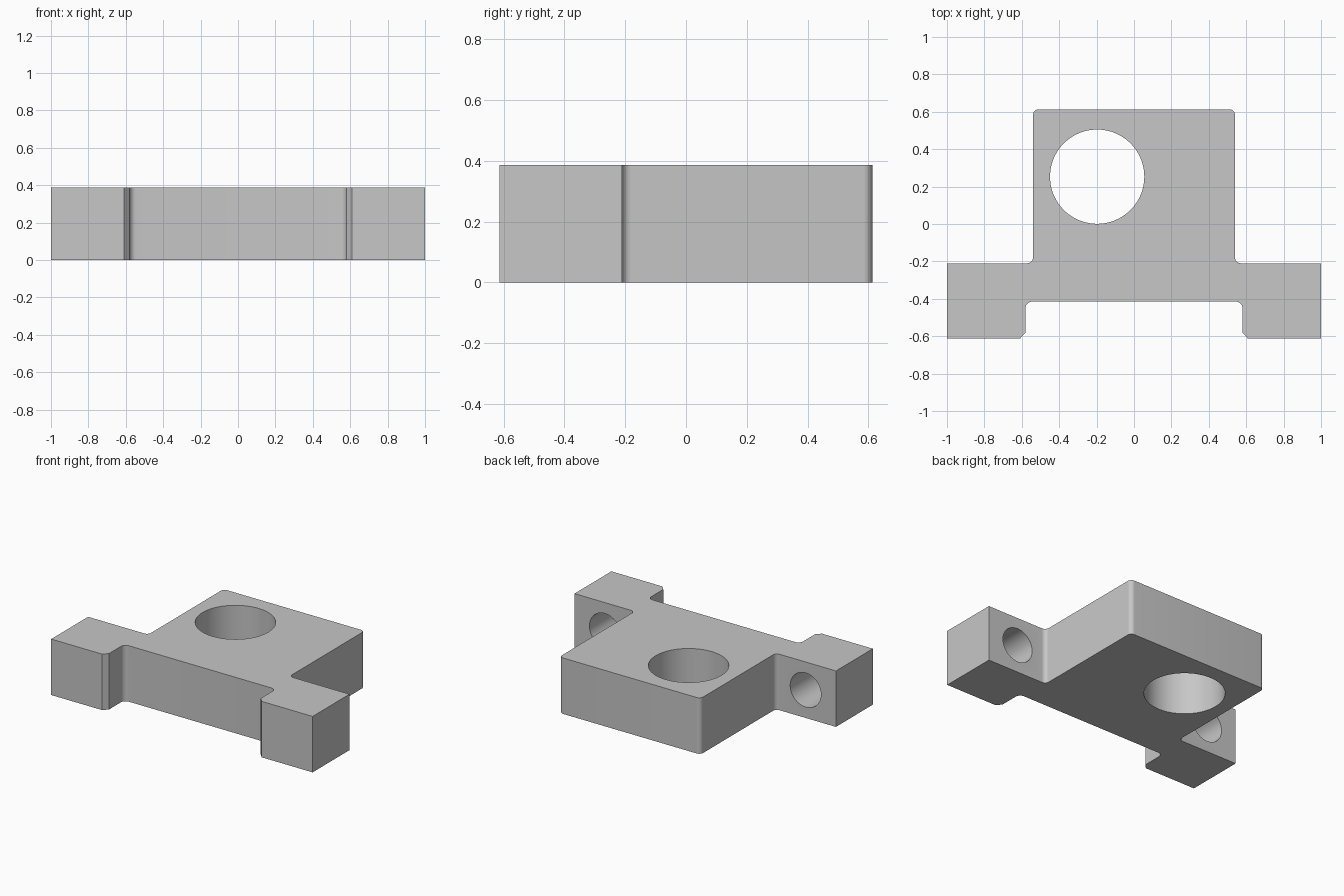
import bpy
import math

HEIGHT = 0.387

cube = bpy.data.objects.get("Cube")
if cube:
    bpy.data.objects.remove(cube, do_unlink=True)

grey = bpy.data.materials.new("plain grey")
grey.use_nodes = True
colour = (0.57, 0.57, 0.57, 1)
grey.diffuse_color = colour
grey.node_tree.nodes["Principled BSDF"].inputs["Base Color"].default_value = colour


def rounded(corners, steps=8):
    """Replace each (x, y, radius) corner by a tangent arc; radius 0 stays sharp."""
    points = []
    for i, (x, y, r) in enumerate(corners):
        if r == 0:
            points.append((x, y))
            continue
        ends = []
        for nx, ny, _ in (corners[i - 1], corners[(i + 1) % len(corners)]):
            d = math.hypot(nx - x, ny - y)
            ends.append(((nx - x) / d * r, (ny - y) / d * r))
        (ax, ay), (bx, by) = ends
        for k in range(steps + 1):
            t = k / steps * math.pi / 2
            u, v = 1 - math.sin(t), 1 - math.cos(t)
            points.append((x + ax * u + bx * v, y + ay * u + by * v))
    return points


# Bracket outline: one half, mirrored to the other side
half = [
    (0.58, -0.415, 0.035),   # recess corner
    (0.58, -0.58, 0),        # chamfer on the ear
    (0.61, -0.613, 0),
    (1.0, -0.613, 0),
    (1.0, -0.21, 0),
    (0.54, -0.21, 0.03),     # fillet between ear and body
    (0.54, 0.613, 0.03),     # rear corner
]
outline = rounded(half + [(-x, y, r) for x, y, r in reversed(half)])

# Extrude the outline into a plate
n = len(outline)
verts = [(x, y, z) for z in (0, HEIGHT) for x, y in outline]
faces = [tuple(reversed(range(n))), tuple(range(n, 2 * n))]
faces += [(i, (i + 1) % n, n + (i + 1) % n, n + i) for i in range(n)]
mesh = bpy.data.meshes.new("bracket_plate")
mesh.from_pydata(verts, [], faces)
mesh.materials.append(grey)
plate = bpy.data.objects.new("bracket_plate", mesh)
bpy.context.collection.objects.link(plate)


def drill(name, location, radius, depth, sides, rotation=(0, 0, 0)):
    """Cut a round hole with a hidden cylinder."""
    bpy.ops.mesh.primitive_cylinder_add(vertices=sides, radius=radius, depth=depth,
                                        location=location, rotation=rotation)
    cutter = bpy.context.object
    cutter.name = name
    cutter.data.materials.append(grey)
    cutter.hide_render = True
    cutter.hide_set(True)
    cut = plate.modifiers.new(name, "BOOLEAN")
    cut.operation = "DIFFERENCE"
    cut.solver = "EXACT"
    cut.object = cutter


# Large through bore and a blind hole in the back of each ear
drill("bore_cutter", (-0.197, 0.253, HEIGHT / 2), 0.252, 1, 96)
for side, x in (("left", 0.768), ("right", -0.768)):
    drill(side + "_ear_hole_cutter", (x, -0.21 - 0.33 + 0.25, HEIGHT / 2), 0.118, 0.5, 64,
          (math.pi / 2, 0, 0))

# Apply the cuts, remove the cutters, then smooth the curved walls only
bpy.ops.object.select_all(action="DESELECT")
bpy.context.view_layer.objects.active = plate
plate.select_set(True)
for cut in list(plate.modifiers):
    cutter = cut.object
    bpy.ops.object.modifier_apply(modifier=cut.name)
    bpy.data.objects.remove(cutter, do_unlink=True)
bpy.ops.object.shade_smooth_by_angle(angle=math.radians(30))
